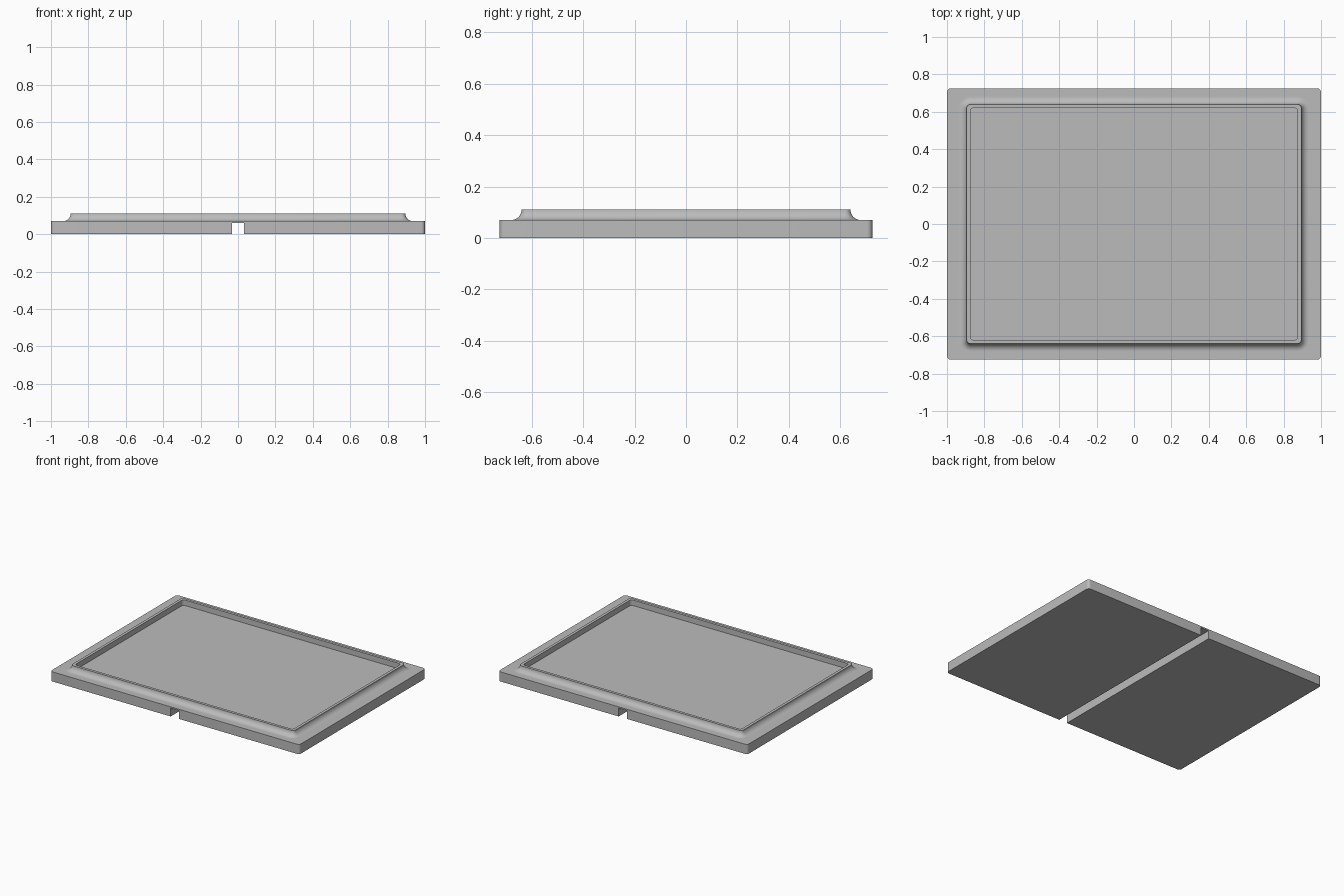
import bpy, bmesh, math

cube = bpy.data.objects.get("Cube")
if cube:
    bpy.data.objects.remove(cube, do_unlink=True)

BASE_TOP, RIM_TOP, FLOOR = 0.07, 0.11, 0.07
FILLET = RIM_TOP - BASE_TOP

grey = bpy.data.materials.new("Plain grey")
grey.use_nodes = True
colour = (0.5, 0.5, 0.5, 1)
grey.diffuse_color = colour
grey.node_tree.nodes["Principled BSDF"].inputs["Base Color"].default_value = colour


def rounded_loop(bm, hx, hy, radius, z, segments=6):
    """Ring of vertices around a rounded rectangle."""
    ring = []
    for corner, (sx, sy) in enumerate([(1, 1), (-1, 1), (-1, -1), (1, -1)]):
        for i in range(segments + 1):
            a = (corner + i / segments) * math.pi / 2
            ring.append(bm.verts.new((sx * (hx - radius) + radius * math.cos(a),
                                      sy * (hy - radius) + radius * math.sin(a), z)))
    return ring


def finish(bm, name):
    bmesh.ops.recalc_face_normals(bm, faces=bm.faces)
    mesh = bpy.data.meshes.new(name)
    bm.to_mesh(mesh)
    bm.free()
    mesh.materials.append(grey)
    obj = bpy.data.objects.new(name, mesh)
    bpy.context.collection.objects.link(obj)
    return obj


# Tray: stacked outlines from the underside, over the rim, down to the floor
bm = bmesh.new()
outlines = [(1.0, 0.725, 0.02, 0.0), (1.0, 0.725, 0.02, BASE_TOP)]


def rim_outline(offset, z):
    return (0.895 + offset, 0.64 + offset, 0.022 + offset, z)


# Flat support ring, then the concave cove up to the rim
outlines.append(rim_outline(FILLET + 0.004, BASE_TOP))
STEPS = 10
for i in range(STEPS + 1):
    t = math.pi / 2 * (1 - i / STEPS)
    outlines.append(rim_outline(FILLET * (1 - math.cos(t)), RIM_TOP - FILLET * math.sin(t)))

# Inner lip and recessed floor
outlines += [(0.875, 0.62, 0.018, RIM_TOP), (0.875, 0.62, 0.018, FLOOR)]

rings = [rounded_loop(bm, *o) for o in outlines]
for low, high in zip(rings, rings[1:]):
    n = len(low)
    for i in range(n):
        j = (i + 1) % n
        bm.faces.new((low[i], low[j], high[j], high[i]))
bm.faces.new(rings[0])
bm.faces.new(rings[-1])
tray = finish(bm, "tray")

# Groove running front to back along the underside
bm = bmesh.new()
bmesh.ops.create_cube(bm, size=1)
bmesh.ops.scale(bm, vec=(0.066, 2, 0.12), verts=bm.verts)
cutter = finish(bm, "groove_cutter")
cutter.hide_render = True

cut = tray.modifiers.new("groove", 'BOOLEAN')
cut.operation = 'DIFFERENCE'
cut.solver = 'EXACT'
cut.object = cutter
bpy.ops.object.select_all(action='DESELECT')
bpy.context.view_layer.objects.active = tray
tray.select_set(True)
bpy.ops.object.modifier_apply(modifier=cut.name)
bpy.data.objects.remove(cutter, do_unlink=True)

# Smooth cove and corners, crisp edges
bpy.ops.object.shade_smooth_by_angle(angle=math.radians(30))
